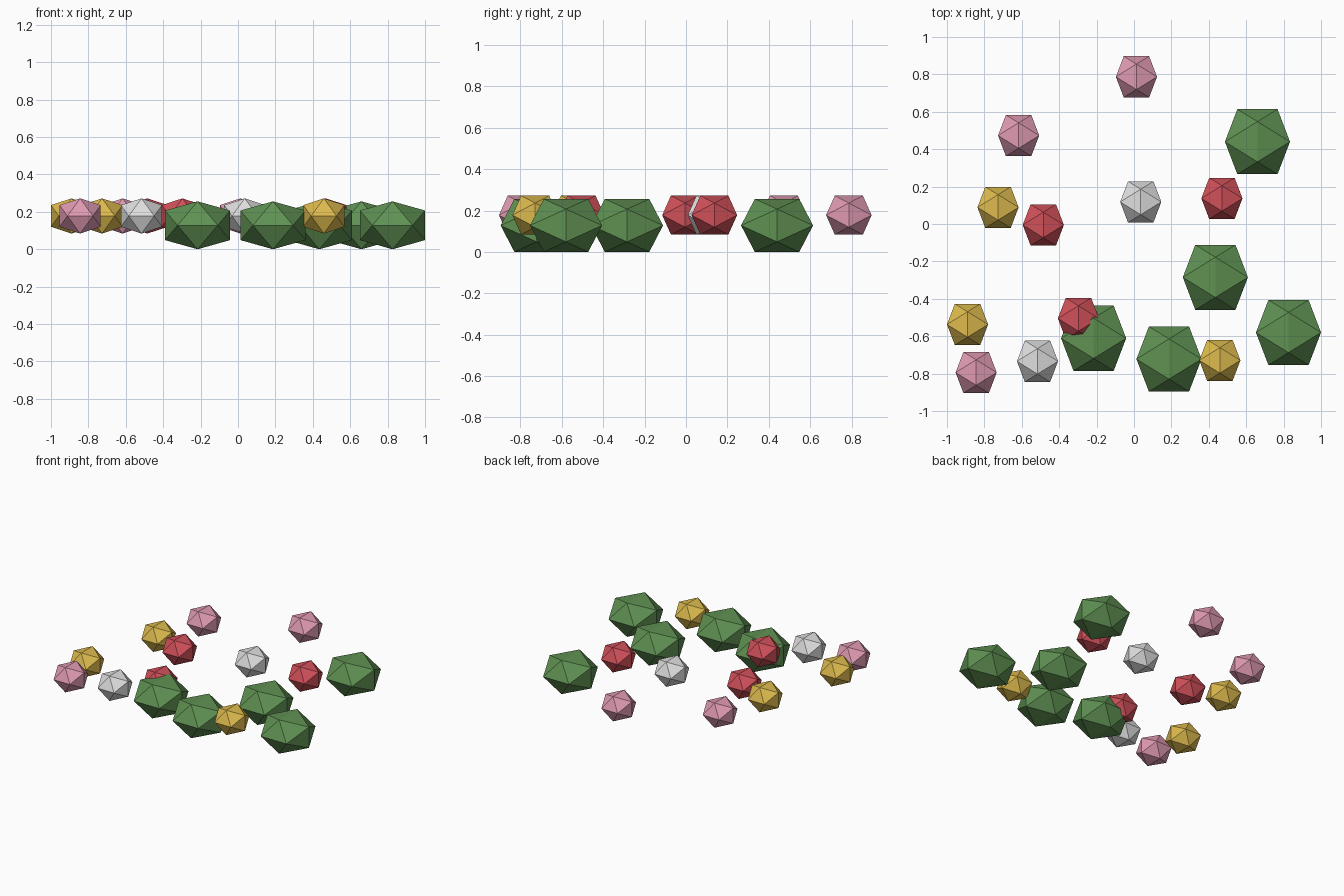
import bpy, bmesh, math

if "Cube" in bpy.data.objects:
    bpy.data.objects.remove(bpy.data.objects["Cube"])

PHI = (1 + math.sqrt(5)) / 2


def material(name, rgb):
    mat = bpy.data.materials.new(name)
    mat.diffuse_color = (*rgb, 1)
    mat.use_nodes = True
    mat.node_tree.nodes["Principled BSDF"].inputs["Base Color"].default_value = mat.diffuse_color
    return mat


def icosahedron(name, center, half, mat):
    """Icosahedron spanned by three golden rectangles, fitted to half extents."""
    bm = bmesh.new()
    for s in (-1, 1):
        for t in (-1, 1):
            a, b = s / PHI, t
            for co in ((0, a, b), (a, b, 0), (b, 0, a)):
                bm.verts.new([c * h for c, h in zip(co, half)])
    bmesh.ops.convex_hull(bm, input=bm.verts[:])
    bmesh.ops.recalc_face_normals(bm, faces=bm.faces[:])
    mesh = bpy.data.meshes.new(name)
    bm.to_mesh(mesh)
    bm.free()
    mesh.materials.append(mat)
    obj = bpy.data.objects.new(name, mesh)
    obj.location = center
    bpy.context.collection.objects.link(obj)


# Leaf clumps resting on the ground
leaf = material("leaf green", (0.115, 0.28, 0.085))
for x, y in [(0.66, 0.44), (0.435, -0.285), (0.826, -0.58),
             (0.187, -0.722), (-0.216, -0.611)]:
    icosahedron("leaf_clump", (x, y, 0.128), (0.174, 0.174, 0.128), leaf)

# Flower heads floating a little higher, grouped by colour
flowers = {
    ("pink", (0.74, 0.32, 0.44)): [(0.013, 0.787), (-0.617, 0.473), (-0.844, -0.794)],
    ("yellow", (0.72, 0.49, 0.075)): [(-0.727, 0.089), (-0.89, -0.537), (0.459, -0.729)],
    ("red", (0.63, 0.08, 0.1)): [(-0.485, -0.005), (0.47, 0.137), (-0.297, -0.505)],
    ("white", (0.73, 0.73, 0.73)): [(0.036, 0.118), (-0.516, -0.734)],
}
for (color, rgb), spots in flowers.items():
    mat = material("flower " + color, rgb)
    for x, y in spots:
        icosahedron(color + "_flower", (x, y, 0.178), (0.11, 0.11, 0.094), mat)
